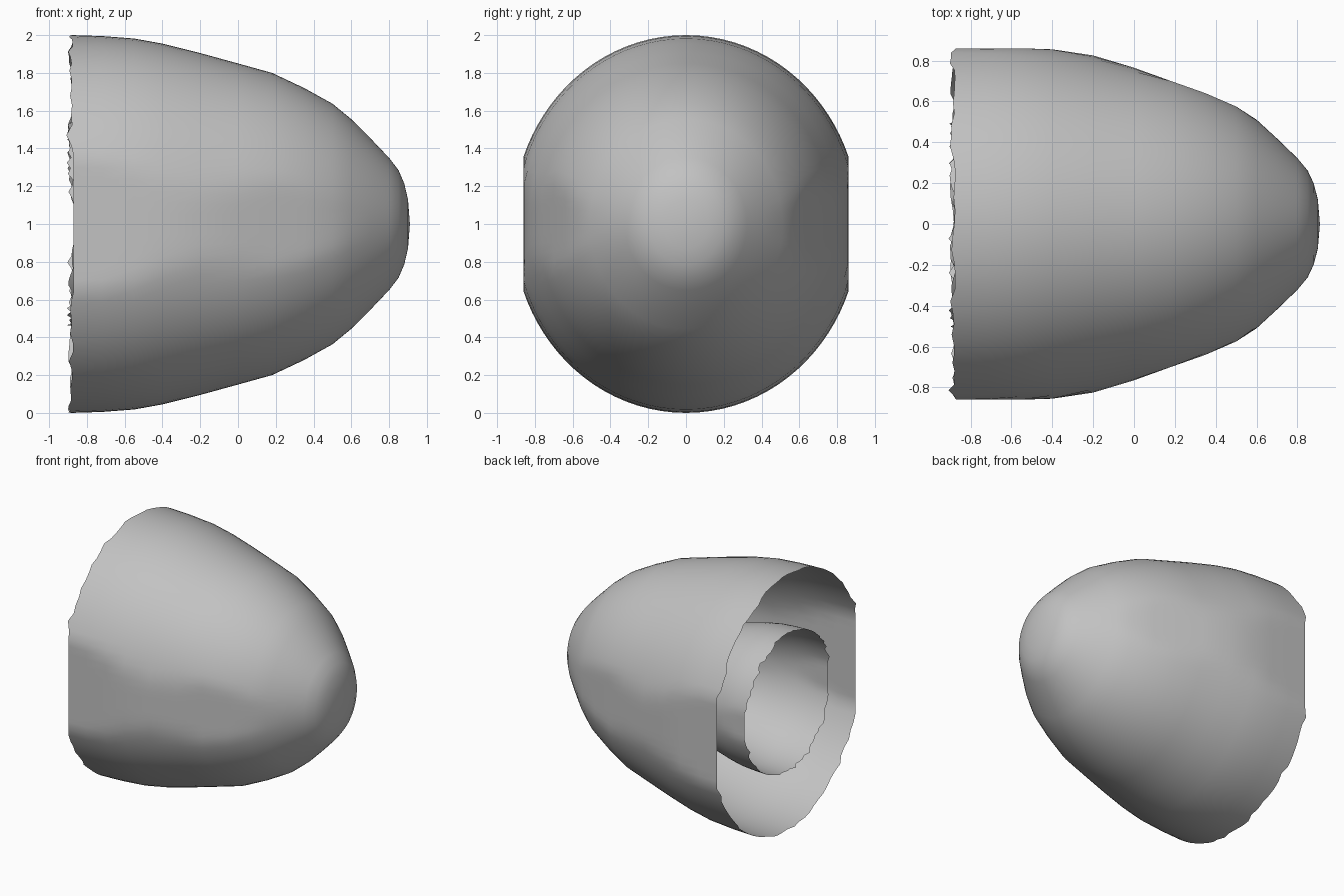
import bpy, bmesh, math, random

if "Cube" in bpy.data.objects:
    bpy.data.objects.remove(bpy.data.objects["Cube"], do_unlink=True)

random.seed(4)
SIDES = 96
RIM_X = -0.87

grey = bpy.data.materials.new("plain grey")
grey.use_nodes = True
grey.diffuse_color = (0.54, 0.54, 0.54, 1)
grey.node_tree.nodes["Principled BSDF"].inputs["Base Color"].default_value = (0.54, 0.54, 0.54, 1)

# Stations from open rim to nose: x, half height, half width
PROFILE = [
    (RIM_X, 1.0, 0.86), (-0.72, 0.995, 0.86), (-0.55, 0.982, 0.86),
    (-0.4, 0.955, 0.855), (-0.2, 0.905, 0.825), (0.0, 0.85, 0.765),
    (0.18, 0.8, 0.7), (0.35, 0.72, 0.64), (0.5, 0.637, 0.575),
    (0.6, 0.555, 0.515), (0.7, 0.455, 0.44), (0.8, 0.35, 0.34),
    (0.85, 0.285, 0.27), (0.88, 0.215, 0.205), (0.9, 0.13, 0.13),
]
NOSE_X = 0.91


def section(half_height, half_width, squeeze):
    """Round section, a little narrow on the diagonals, with flat sides."""
    for i in range(SIDES):
        a = math.tau * i / SIDES
        r = half_height * (1 - squeeze * math.sin(a) ** 2)
        y = max(-half_width, min(half_width, r * math.sin(a)))
        yield y, r * math.cos(a)


def shell(name, length, height, width, squeeze):
    """Open dome with its rim at RIM_X and its nose toward +x."""
    bm = bmesh.new()
    rings = []
    for n, (x, h, w) in enumerate(PROFILE):
        ring = []
        px = RIM_X + (x - RIM_X) * length
        for y, z in section(h * height, w * width, squeeze):
            # Ragged rim, straight along the flat sides
            ragged = n == 0 and abs(y) < w * width - 0.004
            jag = random.triangular(0, 0.04, 0.01) if ragged else 0
            ring.append(bm.verts.new((px - jag, y, 1 + z)))
        rings.append(ring)
    for a, b in zip(rings, rings[1:]):
        for i in range(SIDES):
            j = (i + 1) % SIDES
            bm.faces.new((a[i], a[j], b[j], b[i]))
    tip = bm.verts.new((RIM_X + (NOSE_X - RIM_X) * length, 0, 1))
    for i in range(SIDES):
        bm.faces.new((rings[-1][i], rings[-1][(i + 1) % SIDES], tip))
    bmesh.ops.recalc_face_normals(bm, faces=bm.faces)
    # Normals point away from the axis
    bm.normal_update()
    if sum(f.normal.x * f.calc_area() for f in bm.faces) < 0:
        bmesh.ops.reverse_faces(bm, faces=bm.faces)
    mesh = bpy.data.meshes.new(name)
    bm.to_mesh(mesh)
    bm.free()
    mesh.materials.append(grey)
    obj = bpy.data.objects.new(name, mesh)
    bpy.context.collection.objects.link(obj)
    bpy.ops.object.select_all(action="DESELECT")
    obj.select_set(True)
    bpy.context.view_layer.objects.active = obj
    bpy.ops.object.shade_smooth_by_angle(angle=math.radians(40))
    return obj


# Large outer dome and smaller dome nested inside it
shell("outer_shell", 1.0, 1.0, 1.0, 0.08)
shell("inner_shell", 0.56, 0.54, 0.6, 0.02)
